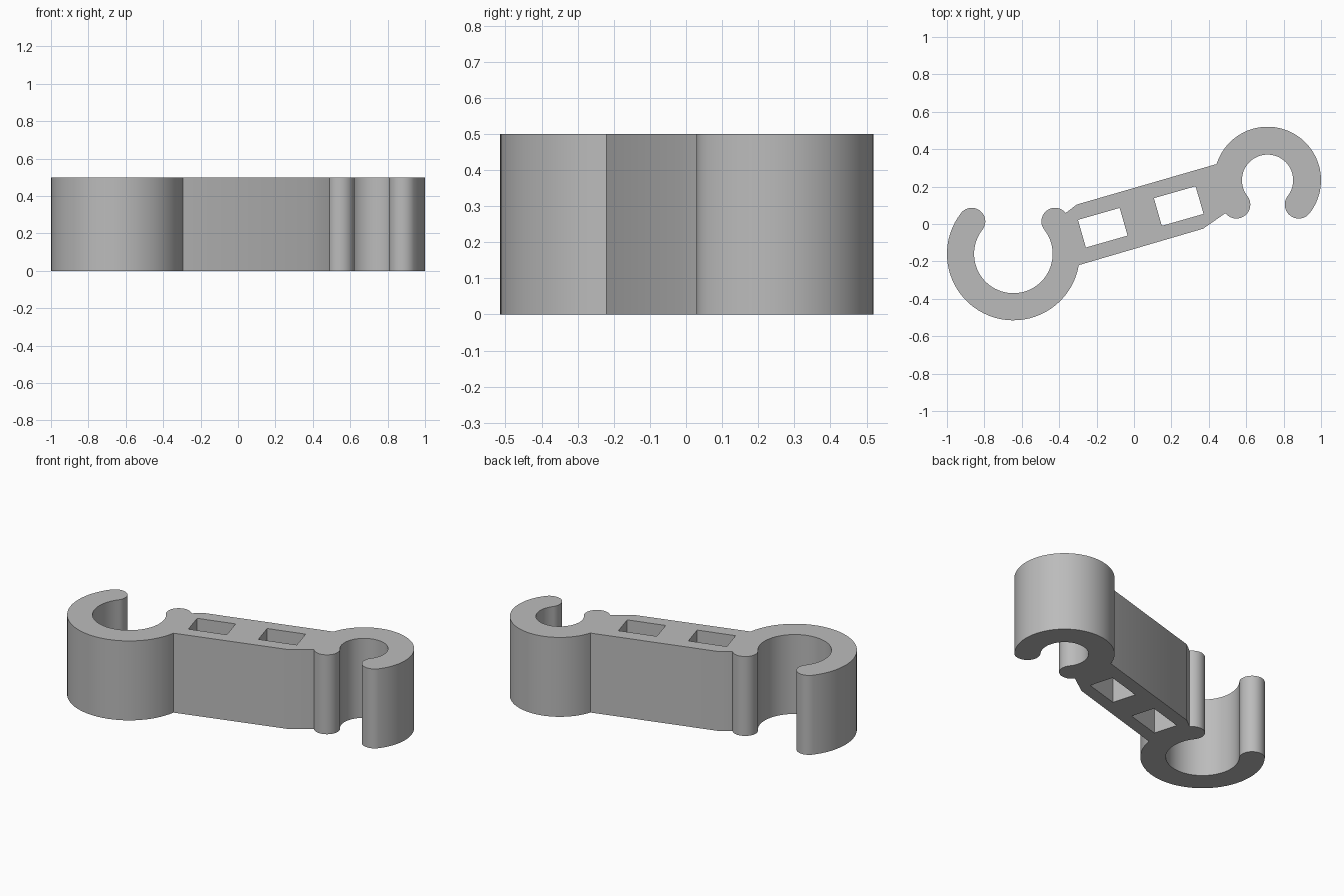
import bpy, bmesh
from math import radians, cos, sin
from mathutils import Vector, Matrix

cube = bpy.data.objects.get("Cube")
if cube:
    bpy.data.objects.remove(cube)

HEIGHT = 0.5
TILT = radians(16)      # slope of the arm
TIP = 38                # half angle at which the clip jaws end


def arc(centre, radius, start, end):
    """Points along an arc, angles in degrees."""
    n = max(8, int(abs(end - start) / 5))
    angles = [radians(start + (end - start) * i / n) for i in range(n + 1)]
    return [centre + radius * Vector((cos(a), sin(a))) for a in angles]


def clip(centre, outer, inner, turn, end):
    """Open ring with rounded jaw tips, from the arm-side jaw round to the arm."""
    centre = Vector(centre)
    mid, tip = (outer + inner) / 2, (outer - inner) / 2
    jaws = [arc(centre, mid, turn + a, turn + a)[0] for a in (180 + TIP, -TIP)]
    pts = arc(jaws[0], tip, turn + 180 + TIP, turn + 360 + TIP)
    pts += arc(centre, inner, turn + 180 + TIP, turn - TIP)[1:-1]
    pts += arc(jaws[1], tip, turn + 180 - TIP, turn + 360 - TIP)
    pts += arc(centre, outer, turn - TIP, turn + end)[1:]
    return pts


def slot(centre, length, width):
    """Tilted rectangular window in the arm."""
    rot = Matrix.Rotation(TILT, 2)
    corners = [(-1, -1), (1, -1), (1, 1), (-1, 1)]
    return [Vector(centre) + rot @ Vector((x * length / 2, y * width / 2))
            for x, y in corners]


# Outer outline: arm corners between the small and the large clip
outline = [Vector((0.37, -0.025))]
outline += clip((0.714, 0.234), 0.286, 0.137, 0, 162.4)
outline += [Vector((-0.306, 0.104))]
outline += clip((-0.645, -0.16), 0.355, 0.21, 180, 170.3)
loops = [outline,
         slot((-0.167, -0.02), 0.232, 0.154),
         slot((0.239, 0.096), 0.232, 0.154)]

# Fill the profile with its windows, then extrude upwards
bm = bmesh.new()
for loop in loops:
    verts = [bm.verts.new((p.x, p.y, 0)) for p in loop]
    for a, b in zip(verts, verts[1:] + verts[:1]):
        bm.edges.new((a, b))
bmesh.ops.triangle_fill(bm, use_beauty=True, use_dissolve=False, edges=bm.edges[:])
top = bmesh.ops.extrude_face_region(bm, geom=bm.faces[:], use_keep_orig=True)
bmesh.ops.translate(bm, vec=(0, 0, HEIGHT),
                    verts=[g for g in top["geom"] if isinstance(g, bmesh.types.BMVert)])
bmesh.ops.recalc_face_normals(bm, faces=bm.faces[:])
mesh = bpy.data.meshes.new("double_clip")
bm.to_mesh(mesh)
bm.free()

# Plain grey material
grey = bpy.data.materials.new("plain grey")
grey.use_nodes = True
colour = (0.5, 0.5, 0.5, 1)
grey.diffuse_color = colour
grey.node_tree.nodes["Principled BSDF"].inputs["Base Color"].default_value = colour
mesh.materials.append(grey)

body = bpy.data.objects.new("double_clip", mesh)
bpy.context.collection.objects.link(body)
bpy.context.view_layer.objects.active = body
body.select_set(True)
bpy.ops.object.shade_smooth_by_angle(angle=radians(30))
